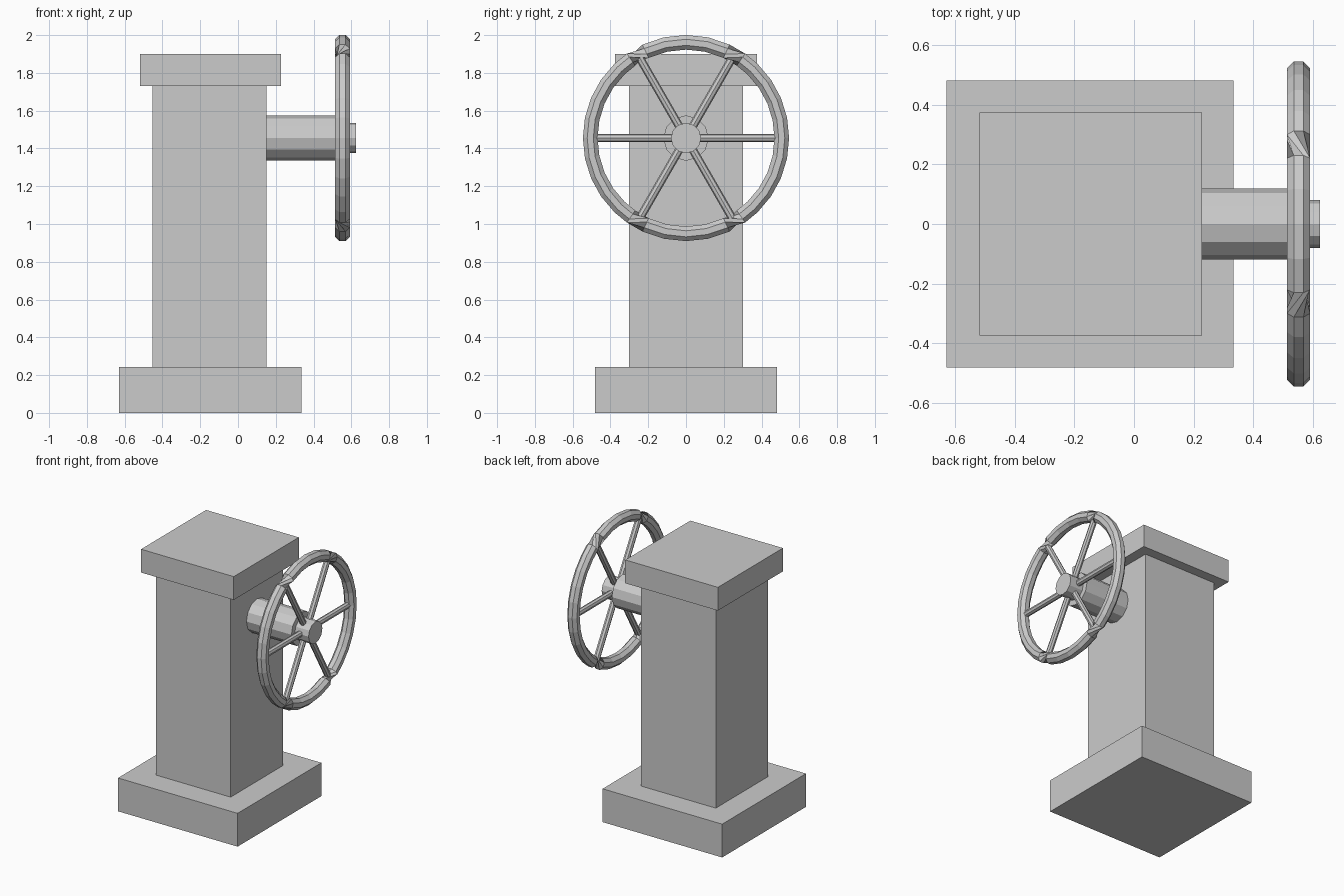
import bpy, bmesh
from math import sin, cos, pi, radians
from mathutils import Vector

if "Cube" in bpy.data.objects:
    bpy.data.objects.remove(bpy.data.objects["Cube"])

AXIS_Z = 1.455   # height of the wheel axle
WHEEL_X = 0.553  # plane of the wheel
RIM_R, TUBE_R = 0.507, 0.042


def box(name, x0, x1, half_y, z0, z1):
    bpy.ops.mesh.primitive_cube_add(size=1, location=((x0 + x1) / 2, 0, (z0 + z1) / 2))
    ob = bpy.context.object
    ob.name = name
    ob.scale = (x1 - x0, 2 * half_y, z1 - z0)
    return ob


def rod(name, a, b, radius, sides):
    a, b = Vector(a), Vector(b)
    d = b - a
    bpy.ops.mesh.primitive_cylinder_add(vertices=sides, radius=radius, depth=d.length,
                                        location=(a + b) / 2)
    ob = bpy.context.object
    ob.name = name
    ob.rotation_mode = 'QUATERNION'
    ob.rotation_quaternion = d.to_track_quat('Z', 'Y')
    return ob


# Stone post: plinth, shaft and cap
box("plinth", -0.63, 0.335, 0.483, 0, 0.243)
box("pillar", -0.452, 0.152, 0.302, 0.243, 1.73)
box("cap", -0.52, 0.228, 0.375, 1.73, 1.90)

# Axle and hub
rod("axle", (0.152, 0, AXIS_Z), (0.515, 0, AXIS_Z), 0.12, 12)
rod("hub", (0.515, 0, AXIS_Z), (0.625, 0, AXIS_Z), 0.08, 12)

# Six spokes
for i in range(6):
    a = i * pi / 3
    d = Vector((0, cos(a), sin(a)))
    c = Vector((WHEEL_X, 0, AXIS_Z))
    rod(f"spoke_{i + 1}", c + d * 0.06, c + d * 0.49, 0.022, 8)

# Rim: octagonal tube, twisted a quarter turn where the top and bottom arcs join
half = [0, 11.5, 23, 34.5, 46, 55]
top = [65, 77.5, 90, 102.5, 115]
stations = [(a, 0) for a in half] + [(a, 90) for a in top]
stations += [(180 - a, 0) for a in reversed(half)]
stations += [(180 + a, t) for a, t in stations[1:-1]]

bm = bmesh.new()
rings = []
for ang, twist in stations:
    a = radians(ang)
    ring = []
    for k in range(8):
        t = radians(22.5 + 45 * k + twist)
        r = RIM_R + TUBE_R * cos(t)
        ring.append(bm.verts.new((WHEEL_X + TUBE_R * sin(t), r * cos(a), AXIS_Z + r * sin(a))))
    rings.append(ring)
for i, p in enumerate(rings):
    q = rings[(i + 1) % len(rings)]
    for k in range(8):
        m = (k + 1) % 8
        bm.faces.new((p[k], p[m], q[m], q[k]))
bmesh.ops.recalc_face_normals(bm, faces=bm.faces)
mesh = bpy.data.meshes.new("wheel_rim")
bm.to_mesh(mesh)
bm.free()
bpy.context.collection.objects.link(bpy.data.objects.new("wheel_rim", mesh))
